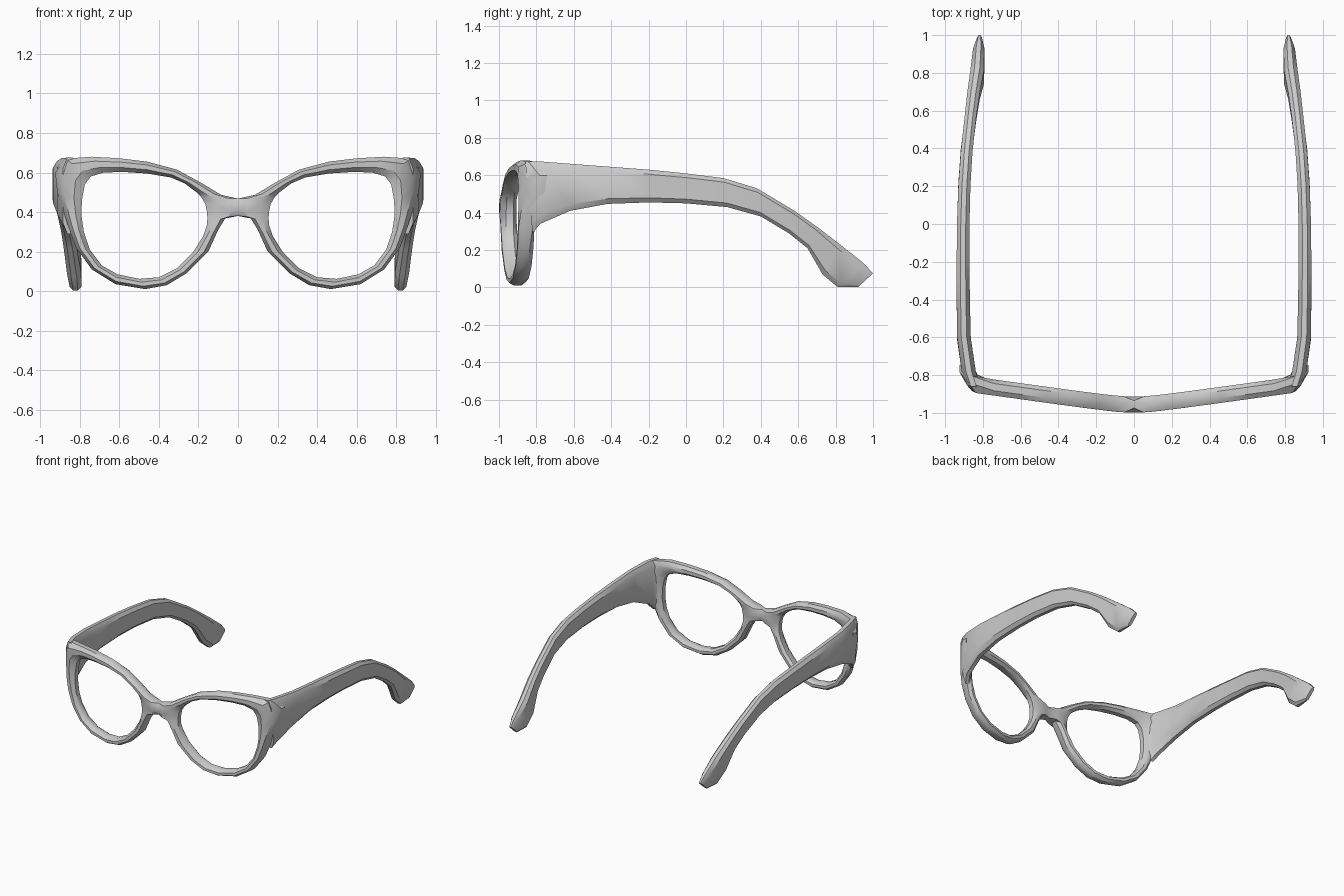
import bpy, math

if "Cube" in bpy.data.objects:
    bpy.data.objects.remove(bpy.data.objects["Cube"])

def front_y(x):
    # gentle wrap of the frame face, turning back at the hinge corner
    return -1.013 + 0.14 * math.sqrt(0.01 + x * x) + max(0, x - 0.85)

def build(name, sections, closed):
    """Skin a list of equal-length point rings, then mirror across x."""
    n, m = len(sections), len(sections[0])
    verts = [p for s in sections for p in s]
    faces = []
    for i in range(n if closed else n - 1):
        k = (i + 1) % n
        for j in range(m):
            l = (j + 1) % m
            f = (i * m + j, i * m + l, k * m + l, k * m + j)
            if any(abs(verts[v][0]) > 1e-5 for v in f):  # leave the mirror plane open
                faces.append(f)
    if not closed:
        faces += [tuple(range(m))[::-1], tuple(range((n - 1) * m, n * m))]
    mesh = bpy.data.meshes.new(name)
    mesh.from_pydata(verts, [], faces)
    obj = bpy.data.objects.new(name, mesh)
    bpy.context.collection.objects.link(obj)
    bpy.context.view_layer.objects.active = obj
    bpy.ops.object.mode_set(mode='EDIT')
    bpy.ops.mesh.select_all(action='SELECT')
    bpy.ops.mesh.normals_make_consistent(inside=False)
    bpy.ops.object.mode_set(mode='OBJECT')
    mesh.shade_smooth()
    mesh.set_sharp_from_angle(angle=math.radians(35))
    mod = obj.modifiers.new("mirror", 'MIRROR')
    mod.use_clip = True
    return obj

# lens frame: outer x, z and opening x, z, clockwise from the top of the bridge
RIM = [
    (0, .468, .185, .475), (.085, .487, .21, .5), (.19, .55, .27, .545),
    (.31, .615, .34, .575), (.46, .655, .46, .595), (.6, .672, .58, .603),
    (.74, .68, .68, .6), (.875, .67, .745, .58), (.925, .6, .775, .54),
    (.915, .5, .79, .46), (.885, .41, .792, .38), (.86, .33, .78, .3),
    (.82, .22, .75, .21), (.74, .11, .69, .13), (.62, .035, .61, .085),
    (.47, .01, .5, .062), (.36, .03, .4, .07), (.26, .09, .31, .115),
    (.15, .2, .225, .2), (.1, .31, .175, .28), (.06, .375, .157, .335),
    (0, .38, .155, .37), (0, .4, .157, .4), (0, .445, .165, .44)]
# cross-section: fraction outer to opening, fraction front to back
PROFILE = [(0, .3), (.28, 0), (.68, 0), (1, .3), (1, .75), (.7, 1), (.3, 1), (0, .75)]
rim = []
for i, (ox, oz, hx, hz) in enumerate(RIM):
    ring = []
    for t, d in PROFILE:
        if i >= len(RIM) - 2 and t == 0:  # middle of the bridge keeps full depth
            d = round(d)
        x, z = ox + (hx - ox) * t, oz + (hz - oz) * t
        ring.append((x, front_y(x) + 0.085 * d, z))
    rim.append(ring)
build("lens_frame", rim, True)

# temple arms: top y, z; bottom y, z; centre x; width
ARM = [
    (-.86, .675, -.82, .29, .85, .07), (-.78, .674, -.78, .34, .875, .075),
    (-.6, .66, -.62, .41, .9, .072), (-.4, .645, -.42, .447, .904, .07),
    (-.2, .63, -.2, .455, .905, .068), (0, .61, 0, .45, .904, .066),
    (.2, .585, .22, .43, .898, .064), (.38, .53, .4, .38, .886, .062),
    (.58, .41, .55, .29, .865, .062), (.7, .325, .65, .21, .85, .066),
    (.83, .225, .73, .07, .83, .072), (.95, .13, .81, .003, .822, .06),
    (1.0, .075, .92, .003, .818, .025)]
OVAL = [(-.2, 0), (-.5, .14), (-.5, .86), (-.2, 1), (.2, 1), (.5, .86), (.5, .14), (.2, 0)]
arm = [[(xc + w * s, yb + (yt - yb) * t, zb + (zt - zb) * t) for s, t in OVAL]
       for yt, zt, yb, zb, xc, w in ARM]
build("temple_arms", arm, False)
